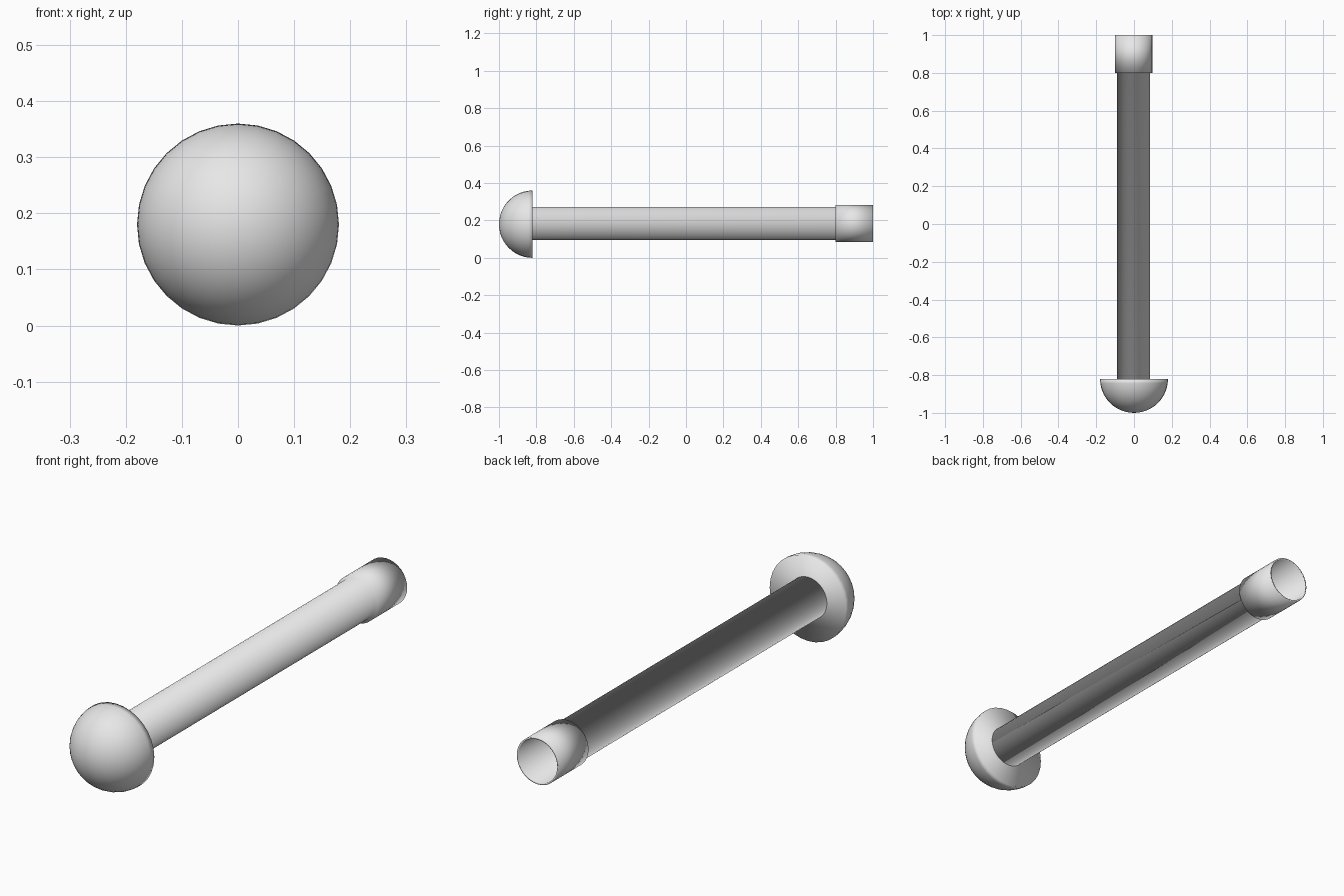
import bpy
import bmesh
from math import sin, cos, pi

cube = bpy.data.objects.get("Cube")
if cube:
    bpy.data.objects.remove(cube, do_unlink=True)

SIDES = 32

# One plain grey metal
metal = bpy.data.materials.new("grey_metal")
metal.use_nodes = True
metal.diffuse_color = (0.8, 0.8, 0.8, 1)
metal.node_tree.nodes["Principled BSDF"].inputs["Base Color"].default_value = (0.8, 0.8, 0.8, 1)


def turned(name, profile, location):
    """Revolve (y, radius) points about the y axis, closing both ends."""
    bm = bmesh.new()
    rings = []
    for y, r in profile:
        if r == 0:
            rings.append([bm.verts.new((0, y, 0))] * SIDES)
        else:
            angles = [2 * pi * i / SIDES for i in range(SIDES)]
            rings.append([bm.verts.new((r * sin(a), y, r * cos(a))) for a in angles])
    for a, b in zip(rings, rings[1:]):
        for i in range(SIDES):
            j = (i + 1) % SIDES
            corners = list(dict.fromkeys((a[i], a[j], b[j], b[i])))
            bm.faces.new(corners)
    for ring in (rings[0], rings[-1]):
        if len(set(ring)) > 1:
            bm.faces.new(ring)
    bmesh.ops.recalc_face_normals(bm, faces=bm.faces[:])
    for face in bm.faces:
        face.smooth = True
    mesh = bpy.data.meshes.new(name)
    bm.to_mesh(mesh)
    bm.free()
    mesh.materials.append(metal)
    obj = bpy.data.objects.new(name, mesh)
    obj.location = location
    bpy.context.collection.objects.link(obj)
    return obj


# Domed head with a flat underside
STEPS = 12
R = 0.18
dome = [(-0.82 - R * cos(pi / 2 * i / STEPS), R * sin(pi / 2 * i / STEPS))
        for i in range(STEPS + 1)]
turned("domed_head", dome, (0, 0, R))

# Shaft stepping out to a thin-walled hollow collar at the back
shaft = [(-0.83, 0.088), (0.8, 0.088), (0.8, 0.099), (1, 0.099), (1, 0.092), (0.8, 0.086)]
turned("shaft_and_collar", shaft, (-0.002, 0, 0.184))
